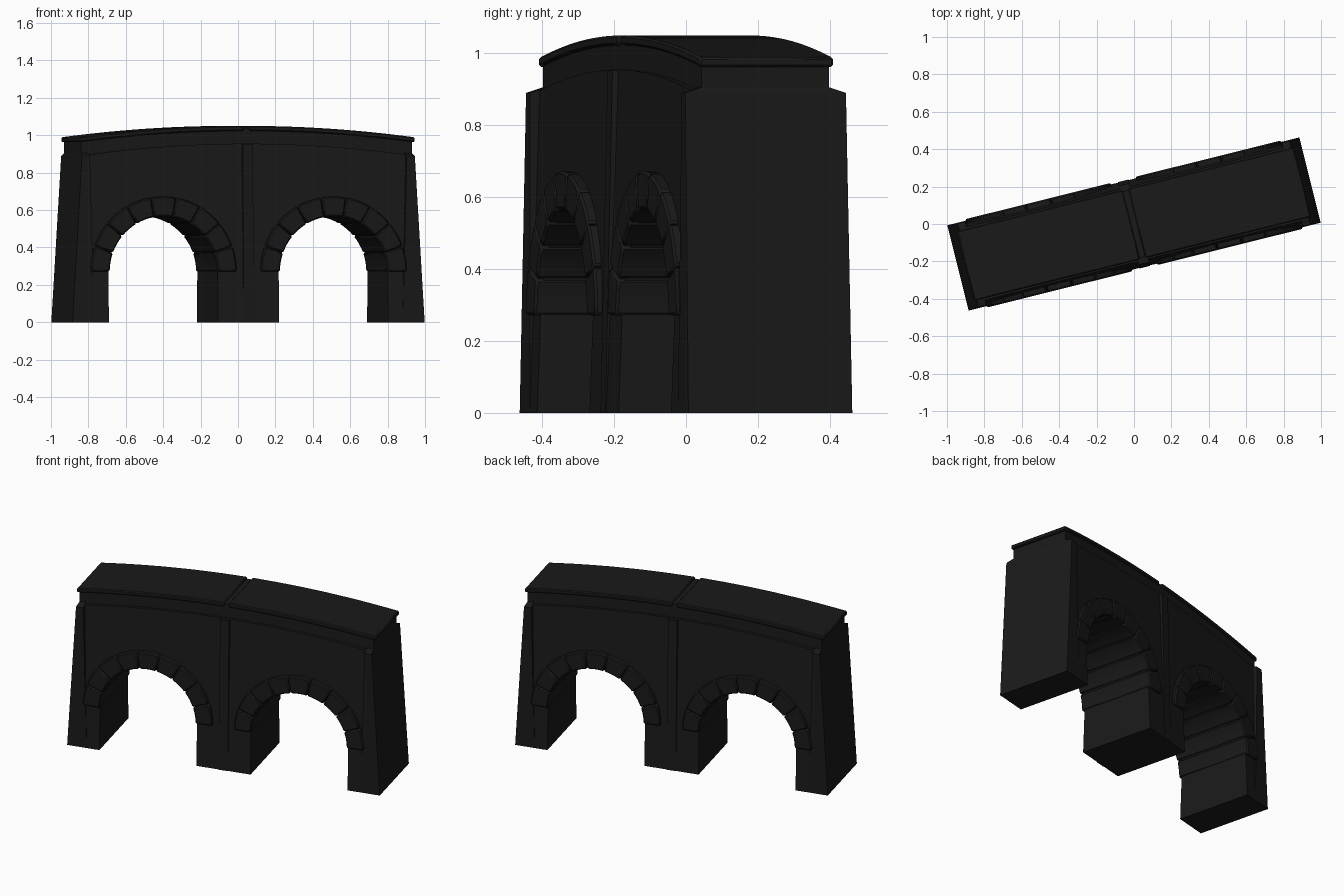
import bpy, bmesh, math
from mathutils import Matrix

if "Cube" in bpy.data.objects:
    bpy.data.objects.remove(bpy.data.objects["Cube"])

TURN = Matrix.Rotation(math.radians(14), 4, 'Z')   # bridge stands at an angle to the axes
ARCH_U, ARCH_R, SPRING = 0.469, 0.301, 0.27
stone = bpy.data.materials.new("dark_stone")
stone.diffuse_color = (0.01, 0.01, 0.01, 1)
stone.use_nodes = True
stone.node_tree.nodes["Principled BSDF"].inputs["Base Color"].default_value = stone.diffuse_color


def finish(name, bm, bevel=0.0):
    bmesh.ops.recalc_face_normals(bm, faces=bm.faces[:])
    bmesh.ops.transform(bm, matrix=TURN, verts=bm.verts[:])
    me = bpy.data.meshes.new(name)
    bm.to_mesh(me)
    bm.free()
    me.materials.append(stone)
    ob = bpy.data.objects.new(name, me)
    bpy.context.collection.objects.link(ob)
    if bevel:
        m = ob.modifiers.new("soft_edges", 'BEVEL')
        m.width, m.segments, m.limit_method = bevel, 1, 'ANGLE'
        m.angle_limit = math.radians(40)
    bpy.ops.object.select_all(action='DESELECT')
    ob.select_set(True)
    bpy.context.view_layer.objects.active = ob
    bpy.ops.object.shade_smooth_by_angle(angle=math.radians(30))
    return ob


def extrude(bm, profile, half_width):
    """Outline in the long/vertical plane, given a half width depending on height."""
    a = [bm.verts.new((u, -half_width(z), z)) for u, z in profile]
    b = [bm.verts.new((u, half_width(z), z)) for u, z in profile]
    bm.faces.new(a)
    bm.faces.new(b[::-1])
    n = len(profile)
    for i in range(n):
        j = (i + 1) % n
        bm.faces.new((a[i], b[i], b[j], a[j]))


def hull(name, points, bevel=0.0):
    bm = bmesh.new()
    for p in points:
        bm.verts.new(p)
    bmesh.ops.convex_hull(bm, input=bm.verts[:])
    bmesh.ops.dissolve_limit(bm, angle_limit=0.01, verts=bm.verts[:], edges=bm.edges[:])
    return finish(name, bm, bevel)


def crown(u, z, drop):
    return z - drop * (u / 0.92) ** 2


def span(a, b, n):
    return [a + (b - a) * i / n for i in range(n + 1)]


# Tapered wall with two arched openings
def opening(c):
    arc = [(c - ARCH_R * math.cos(t), SPRING + ARCH_R * math.sin(t))
           for t in span(0, math.pi, 36)]
    return [(c - ARCH_R, 0)] + arc + [(c + ARCH_R, 0)]


outline = [(-0.965, 0)] + opening(-ARCH_U) + opening(ARCH_U) + [(0.965, 0)]
outline += [(u, crown(u, 0.955, 0.065)) for u in span(0.912, -0.912, 24)]
bm = bmesh.new()
extrude(bm, outline, lambda z: 0.235 - 0.035 * z / 0.95)
finish("bridge_wall", bm)

# Arch stones, nine to each arch, running right through
for side, c in (("left", -ARCH_U), ("right", ARCH_U)):
    bm = bmesh.new()
    for k in range(9):
        ts = span(math.radians(20 * k + 0.25), math.radians(20 * k + 19.75), 4)
        ring = [(c + 0.402 * math.cos(t), SPRING + 0.402 * math.sin(t)) for t in ts]
        ring += [(c + 0.297 * math.cos(t), SPRING + 0.297 * math.sin(t)) for t in ts[::-1]]
        extrude(bm, ring, lambda z: 0.243)
    finish(side + "_arch_stones", bm, 0.007)

# End piers with sloping shoulders
for side, s in (("left", -1), ("right", 1)):
    pts = []
    for v in (-1, 1):
        pts += [(s * 0.85, v * 0.235, 0), (s * 0.97, v * 0.235, 0),
                (s * 0.873, v * 0.23, 0.89), (s * 0.917, v * 0.23, 0.89),
                (s * 0.873, v * 0.185, 0.905), (s * 0.912, v * 0.185, 0.905)]
    # trim the inner foot so that it stays clear of the opening
    hull(side + "_end_pier", pts)

# Centre pilaster
hull("centre_pilaster", [(a * 0.028, b * v, z) for a in (-1, 1) for b in (-1, 1)
                         for v, z in ((0.238, 0), (0.218, 0.953))])

# Cornice band below the deck
us = span(-0.912, 0.912, 24)
bm = bmesh.new()
extrude(bm, [(u, crown(u, 0.94, 0.06)) for u in us]
        + [(u, crown(u, 1.04, 0.06)) for u in us[::-1]], lambda z: 0.183)
finish("cornice_band", bm)

# Deck slabs, with a narrow joint in the middle
for side, s in (("left", -1), ("right", 1)):
    us = span(s * 0.015, s * 0.927, 12)
    bm = bmesh.new()
    extrude(bm, [(u, crown(u, 1.023, 0.06)) for u in us]
            + [(u, crown(u, 1.05, 0.06)) for u in us[::-1]], lambda z: 0.192)
    finish(side + "_deck_slab", bm, 0.006)
